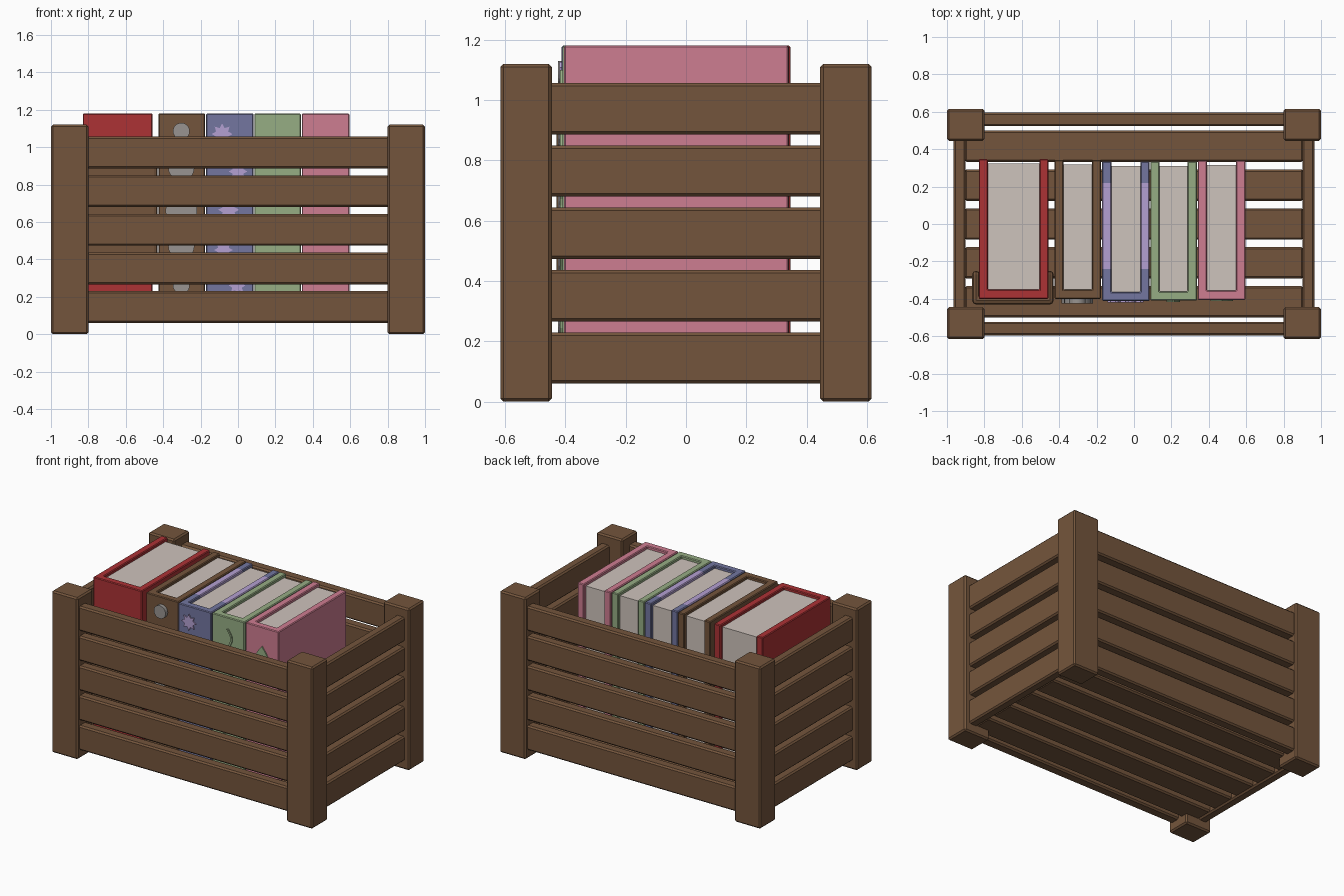
import bpy, bmesh, math
from mathutils import Vector

if "Cube" in bpy.data.objects:
    bpy.data.objects.remove(bpy.data.objects["Cube"])


def lin(c):
    c /= 255
    return c / 12.92 if c <= 0.04045 else ((c + 0.055) / 1.055) ** 2.4


def mat(name, r, g, b):
    m = bpy.data.materials.new(name)
    m.diffuse_color = (lin(r), lin(g), lin(b), 1)
    m.use_nodes = True
    m.node_tree.nodes["Principled BSDF"].inputs["Base Color"].default_value = m.diffuse_color
    return m


WOOD = mat("brown wood", 116, 85, 60)
RED = mat("red cover", 172, 50, 53)
BLUE = mat("dusty blue cover", 115, 118, 160)
LILAC = mat("lilac", 180, 160, 210)
GREEN = mat("sage green", 150, 173, 132)
PINK = mat("pink cover", 206, 125, 145)
PAPER = mat("paper", 206, 195, 188)
GREY = mat("grey metal", 152, 148, 145)


def finish(name, bm, mats, bevel=0.0, seg=1):
    bmesh.ops.recalc_face_normals(bm, faces=bm.faces)
    me = bpy.data.meshes.new(name)
    bm.to_mesh(me)
    bm.free()
    ob = bpy.data.objects.new(name, me)
    bpy.context.collection.objects.link(ob)
    for m in mats:
        me.materials.append(m)
    if bevel:
        mod = ob.modifiers.new("bevel", 'BEVEL')
        mod.width = bevel
        mod.segments = seg
        mod.limit_method = 'ANGLE'
    return ob


def box(name, x0, x1, y0, y1, z0, z1, m, bevel=0.0):
    bm = bmesh.new()
    bmesh.ops.create_cube(bm, size=1)
    for v in bm.verts:
        v.co = Vector(((x0 + x1) / 2 + v.co.x * (x1 - x0),
                       (y0 + y1) / 2 + v.co.y * (y1 - y0),
                       (z0 + z1) / 2 + v.co.z * (z1 - z0)))
    return finish(name, bm, [m], bevel)


def prism(pts, vec):
    """Extrude a closed polygon along vec."""
    bm = bmesh.new()
    f = bm.faces.new([bm.verts.new(p) for p in pts])
    r = bmesh.ops.extrude_face_region(bm, geom=[f])
    bmesh.ops.translate(bm, vec=vec, verts=[v for v in r['geom'] if isinstance(v, bmesh.types.BMVert)])
    return bm


def u_shape(x0, x1, y0, y1, t, z0, z1):
    """U seen from above, closed towards the front."""
    pts = [(x0, y0), (x1, y0), (x1, y1), (x1 - t, y1),
           (x1 - t, y0 + t), (x0 + t, y0 + t), (x0 + t, y1), (x0, y1)]
    return prism([(x, y, z0) for x, y in pts], (0, 0, z1 - z0))


def plate(name, pts, y, depth, m):
    """Flat ornament on a spine: pts are (x, z)."""
    return finish(name, prism([(x, y, z) for x, z in pts], (0, -depth, 0)), [m])


# Crate: corner posts
for sx in (-1, 1):
    for sy in (-1, 1):
        xs = sorted((sx * 0.8, sx * 1.0))
        ys = sorted((sy * 0.445, sy * 0.615))
        box("corner_post", *xs, *ys, 0, 1.12, WOOD, 0.01)

# Crate: wall slats
for i in range(5):
    z0 = 0.06 + i * 0.2065
    for s in (-1, 1):
        ys = sorted((s * 0.523, s * 0.595))
        box("long_slat", -0.81, 0.81, *ys, z0, z0 + 0.17, WOOD, 0.01)
        xs = sorted((s * 0.9, s * 0.965))
        box("end_slat", *xs, -0.455, 0.455, z0, z0 + 0.17, WOOD, 0.01)

# Crate: floor slats
for i in range(5):
    y = -0.416 + i * 0.208
    box("floor_slat", -0.905, 0.905, y - 0.084, y + 0.084, 0.065, 0.135, WOOD, 0.01)

# Books: name, x range, y range, cover colour
ZB, ZT, T = 0.135, 1.18, 0.049
books = [("red", -0.83, -0.457, -0.40, 0.347, RED),
         ("brown", -0.425, -0.176, -0.40, 0.342, WOOD),
         ("blue", -0.17, 0.083, -0.412, 0.335, BLUE),
         ("green", 0.087, 0.336, -0.41, 0.335, GREEN),
         ("pink", 0.341, 0.595, -0.405, 0.34, PINK)]
for name, x0, x1, y0, y1, m in books:
    bm = u_shape(x0, x1, y0, y1, T, ZB, ZT)
    mats = [m]
    if name == "blue":
        # lilac middle of the two boards
        mats.append(LILAC)
        for y in (-0.24, 0.22):
            bmesh.ops.bisect_plane(bm, geom=bm.verts[:] + bm.edges[:] + bm.faces[:],
                                   plane_co=(0, y, 0), plane_no=(0, 1, 0))
        for f in bm.faces:
            if -0.24 < f.calc_center_median().y < 0.22:
                f.material_index = 1
    finish(name + "_book_cover", bm, mats, 0.005)
    box(name + "_book_pages", x0 + T - 0.003, x1 - T + 0.003, y0 + T - 0.003, y1 - 0.024,
        ZB + 0.02, ZT - 0.02, PAPER)

# Leather wrap round the red spine
finish("red_book_wrap", u_shape(-0.865, -0.43, -0.43, -0.25, 0.04, 0.36, 0.93), [WOOD], 0.02, 2)

# Round studs on the brown spine
for z, r in ((1.085, 0.045), (0.89, 0.07), (0.66, 0.085), (0.47, 0.07), (0.26, 0.045)):
    pts = [(-0.303 + r * math.cos(a * math.pi / 12), z + r * math.sin(a * math.pi / 12))
           for a in range(24)]
    plate("spine_stud", pts, -0.395, 0.03, GREY)

# Stars on the blue spine
for x, z, r in ((-0.085, 1.07, 0.056), (0.0, 0.87, 0.05), (-0.05, 0.665, 0.056),
                (-0.078, 0.45, 0.05), (-0.005, 0.26, 0.045)):
    pts = []
    for k in range(16):
        q = r if k % 2 == 0 else r * 0.62
        a = math.pi / 2 + k * math.pi / 8
        pts.append((x + q * math.cos(a), z + q * math.sin(a)))
    plate("spine_star", pts, -0.411, 0.009, LILAC)

# Vine on the green spine
left, right = [], []
for k in range(41):
    z = 0.2 + k * 0.0225
    x = 0.21 + 0.03 * math.sin(k * 0.55)
    left.append((x - 0.007, z))
    right.append((x + 0.007, z))
plate("spine_vine", left + right[::-1], -0.409, 0.009, GREEN)

# Leaf on the pink spine
pts = [(0.47, 1.05), (0.50, 1.01), (0.53, 0.955), (0.51, 0.915),
       (0.47, 0.90), (0.43, 0.915), (0.41, 0.955), (0.44, 1.01)]
plate("spine_leaf", pts, -0.404, 0.009, GREEN)
